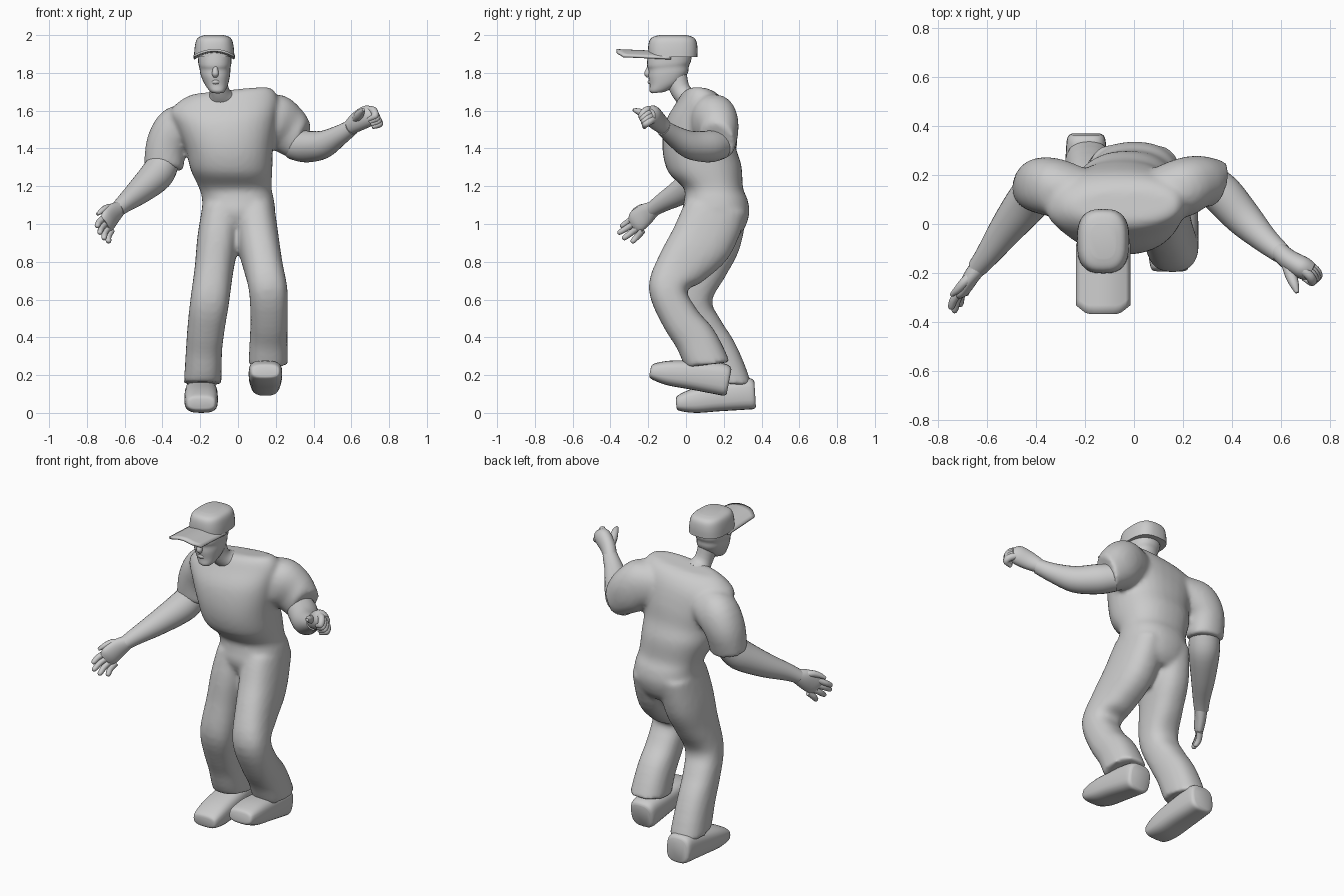
import bpy, bmesh, math
from mathutils import Vector

X, Y, Z = Vector((1, 0, 0)), Vector((0, 1, 0)), Vector((0, 0, 1))


def finish(name, bm, angle=50):
    bmesh.ops.recalc_face_normals(bm, faces=bm.faces)
    me = bpy.data.meshes.new(name)
    bm.to_mesh(me)
    bm.free()
    ob = bpy.data.objects.new(name, me)
    bpy.context.collection.objects.link(ob)
    bpy.ops.object.select_all(action='DESELECT')
    bpy.context.view_layer.objects.active = ob
    ob.select_set(True)
    bpy.ops.object.shade_smooth_by_angle(angle=math.radians(angle))
    return ob


def spline(p0, p1, p2, p3, t):
    return [0.5 * (2 * b + (c - a) * t + (2 * a - 5 * b + 4 * c - d) * t * t
                   + (3 * b - a - 3 * c + d) * t ** 3) for a, b, c, d in zip(p0, p1, p2, p3)]


def loft(name, rings, ref=X, n=24, p=2.0, steps=4):
    """Smooth skin over rings (x, y, z, half_a, half_b[, ring normal])."""
    full = []
    for i, r in enumerate(rings):
        if len(r) == 5:
            a, b = rings[max(i - 1, 0)], rings[min(i + 1, len(rings) - 1)]
            r = (*r, *(Vector(b[:3]) - Vector(a[:3])).normalized())
        full.append(r)
    last = len(full) - 1
    dense = [spline(full[max(i - 1, 0)], full[i], full[i + 1], full[min(i + 2, last)], k / steps)
             for i in range(last) for k in range(steps)] + [full[-1]]
    bm = bmesh.new()
    loops = []
    for r in dense:
        c, t = Vector(r[:3]), Vector(r[5:8]).normalized()
        u = (ref - t * ref.dot(t)).normalized()
        v = t.cross(u)
        loop = []
        for k in range(n):
            ca, sa = math.cos(2 * math.pi * k / n), math.sin(2 * math.pi * k / n)
            ex, ey = (math.copysign(abs(w) ** (2 / p), w) for w in (ca, sa))
            loop.append(bm.verts.new(c + u * r[3] * ex + v * r[4] * ey))
        loops.append(loop)
    for l0, l1 in zip(loops, loops[1:]):
        for k in range(n):
            bm.faces.new((l0[k], l0[(k + 1) % n], l1[(k + 1) % n], l1[k]))
    bm.faces.new(loops[0])
    bm.faces.new(loops[-1])
    return finish(name, bm)


def tube(name, pts, radii, **kw):
    return loft(name, [(*q, r, r) for q, r in zip(pts, radii)], **kw)


# Torso and pelvis, leaning toward -x with tilted shoulders
clothes = [loft("torso", [
    (0, .17, .93, .12, .1, 0, 0, 1),
    (0, .162, .98, .165, .15, 0, 0, 1),
    (.003, .158, 1.06, .192, .178, 0, 0, 1),
    (0, .158, 1.13, .19, .168, 0, 0, 1),
    (-.014, .145, 1.19, .192, .157, 0, 0, 1),
    (-.035, .1, 1.29, .217, .195, 0, -.08, 1),
    (-.045, .07, 1.4, .23, .195, -.04, 0, 1),
    (-.058, .07, 1.52, .262, .18, -.1, .1, 1),
    (-.075, .082, 1.62, .29, .138, -.12, .1, 1),
    (-.06, .08, 1.68, .25, .1, -.12, .1, 1),
    (-.045, .075, 1.705, .2, .06, -.1, .1, 1)], p=2.3, n=32)]

# Trouser legs, bent at the knee and flared at the hem
clothes += [loft("trouser_leg_left", [
    (.088, .162, 1.09, .105, .165, 0, -.2, -1),
    (.107, .085, .91, .11, .167),
    (.135, -.025, .77, .103, .135),
    (.16, -.095, .65, .102, .102),
    (.165, -.03, .5, .099, .1),
    (.162, .05, .39, .1, .11),
    (.16, .115, .255, .105, .119, 0, .12, -1)], p=2.4),
    loft("trouser_leg_right", [
    (-.085, .162, 1.09, .105, .165, 0, -.1, -1),
    (-.107, .125, .91, .11, .165),
    (-.127, .08, .76, .103, .135),
    (-.15, .035, .59, .103, .103),
    (-.169, .09, .45, .099, .103),
    (-.18, .155, .33, .096, .112),
    (-.187, .225, .155, .1, .126, 0, -.1, -1)], p=2.4)]

# Baggy sleeves
clothes += [loft("sleeve_left", [
    (.06, .11, 1.56, .11, .1), (.19, .145, 1.55, .14, .12), (.265, .172, 1.495, .13, .107),
    (.34, .165, 1.435, .105, .095, .8, -.25, -.35)], ref=Z, p=2.2),
    loft("sleeve_right", [
    (-.19, .11, 1.54, .1, .1), (-.31, .145, 1.51, .122, .118, -.8, .1, -.6),
    (-.377, .157, 1.42, .11, .114, -.35, 0, -1),
    (-.393, .145, 1.295, .105, .093, -.1, -.15, -1)], p=2.2)]

# Fuse the clothes into one continuous surface with soft seams
bpy.ops.object.select_all(action='DESELECT')
for ob in clothes:
    ob.select_set(True)
bpy.context.view_layer.objects.active = clothes[0]
bpy.ops.object.join()
body = clothes[0]
body.name = "shirt_and_trousers"
remesh = body.modifiers.new("fuse", 'REMESH')
remesh.mode = 'VOXEL'
remesh.voxel_size = .013
remesh.use_smooth_shade = True
soft = body.modifiers.new("soften", 'SMOOTH')
soft.factor = .5
soft.iterations = 8

# Shoes: one profile placed twice, each with its own pitch
profile = [(0, .055, .06, .022), (.015, .058, .078, .042), (.1, .066, .088, .066),
           (.22, .077, .088, .076), (.36, .085, .082, .084), (.405, .082, .076, .08), (.418, .08, .062, .066)]
for side, x, y0, z0, pitch in (("left", .145, -.19, .165, -.19), ("right", -.195, -.052, -.006, .06)):
    loft("shoe_" + side, [(x, y0 + s, z0 + zc + pitch * s, a, b, 0, 1, pitch)
                          for s, zc, a, b in profile], p=3)

# Forearms
tube("forearm_left", [(.29, .18, 1.42), (.36, .12, 1.41), (.45, .02, 1.42), (.535, -.065, 1.468),
                      (.6, -.12, 1.51)], [.078, .084, .074, .054, .042], ref=Z)
tube("forearm_right", [(-.385, .15, 1.34), (-.43, .095, 1.26), (-.52, -.02, 1.175), (-.6, -.13, 1.11),
                       (-.64, -.18, 1.075)], [.08, .088, .07, .049, .04], ref=Z)

# Left hand, half closed
loft("palm_left", [(.58, -.1, 1.5, .036, .036), (.63, -.145, 1.54, .052, .042),
                   (.69, -.18, 1.573, .057, .046), (.725, -.195, 1.575, .035, .035)], ref=Z)
for i in range(4):
    k = i / 3
    tube("finger_left_%d" % (i + 1),
         [(.67 + .03 * k, -.175 + .015 * k, 1.605 - .045 * k), (.715 + .025 * k, -.21 + .02 * k, 1.602 - .057 * k),
          (.725 + .022 * k, -.235 + .02 * k, 1.57 - .042 * k), (.69 + .02 * k, -.22, 1.553 - .04 * k)],
         [.019, .02, .019, .011], n=10, ref=X)
tube("thumb_left", [(.62, -.15, 1.55), (.64, -.21, 1.575), (.655, -.25, 1.595), (.665, -.28, 1.605)],
     [.024, .024, .018, .008], n=10)

# Right hand, open with spread fingers
loft("palm_right", [(-.625, -.165, 1.085, .038, .036), (-.66, -.21, 1.055, .057, .033),
                    (-.69, -.26, 1.015, .062, .028), (-.705, -.28, .995, .045, .018)], ref=Z)
tips = [(-.75, -.345, .985), (-.735, -.36, .95), (-.712, -.335, .92), (-.687, -.288, .902)]
for i, tip in enumerate(tips):
    root = Vector((-.7 + .01 * i, -.265 + .012 * i, 1.04 - .025 * i))
    tip = Vector(tip)
    tube("finger_right_%d" % (i + 1), [root, root.lerp(tip, .5) - X * .008, root.lerp(tip, .9), tip],
         [.018, .017, .014, .007], n=10)
tube("thumb_right", [(-.65, -.2, 1.08), (-.69, -.235, 1.085), (-.72, -.268, 1.07), (-.745, -.29, 1.05)],
     [.022, .02, .016, .008], n=10, ref=Z)

# Neck and head
loft("neck", [(-.085, .02, 1.66, .085, .06), (-.098, -.025, 1.7, .053, .052),
              (-.112, -.055, 1.78, .055, .062)])
loft("head", [(x, y, z, a, b, 0, -.1, 1) for x, y, z, a, b in (
    (-.108, -.15, 1.695, .03, .03), (-.11, -.135, 1.71, .045, .058), (-.115, -.108, 1.745, .064, .085),
    (-.12, -.095, 1.79, .078, .105), (-.122, -.092, 1.825, .082, .108), (-.123, -.09, 1.855, .088, .118),
    (-.124, -.085, 1.92, .09, .116))], p=2.3)
tube("nose", [(-.12, -.19, 1.85), (-.12, -.197, 1.82), (-.12, -.203, 1.795), (-.12, -.195, 1.78)],
     [.008, .014, .018, .012], n=12)
tube("lips", [(-.15, -.175, 1.75), (-.118, -.19, 1.752), (-.086, -.175, 1.75)], [.006, .013, .006],
     n=12, ref=Z)

# Cap crown
loft("cap_crown", [(-.126, -.07, z, a, b, 0, 0, 1) for z, a, b in (
    (1.885, .107, .13), (1.93, .104, .131), (1.97, .096, .124), (1.99, .08, .106), (2.0, .05, .07))],
     p=2.8, n=32)

# Cap brim: arched sheet with clipped front corners
bm = bmesh.new()
bmesh.ops.create_grid(bm, x_segments=12, y_segments=8, size=1)
for v in bm.verts:
    gx, gy = v.co.x, v.co.y
    front = -.367 + .035 * max(0, abs(gx) - .6) / .4
    y = front + (gy + 1) / 2 * (-.08 - front)
    v.co = (-.126 + .108 * gx, y, 1.92 - .032 * gx * gx - .006 * (gy + 1))
brim = finish("cap_brim", bm)
solid = brim.modifiers.new("thickness", 'SOLIDIFY')
solid.thickness = .012
solid.offset = 0
